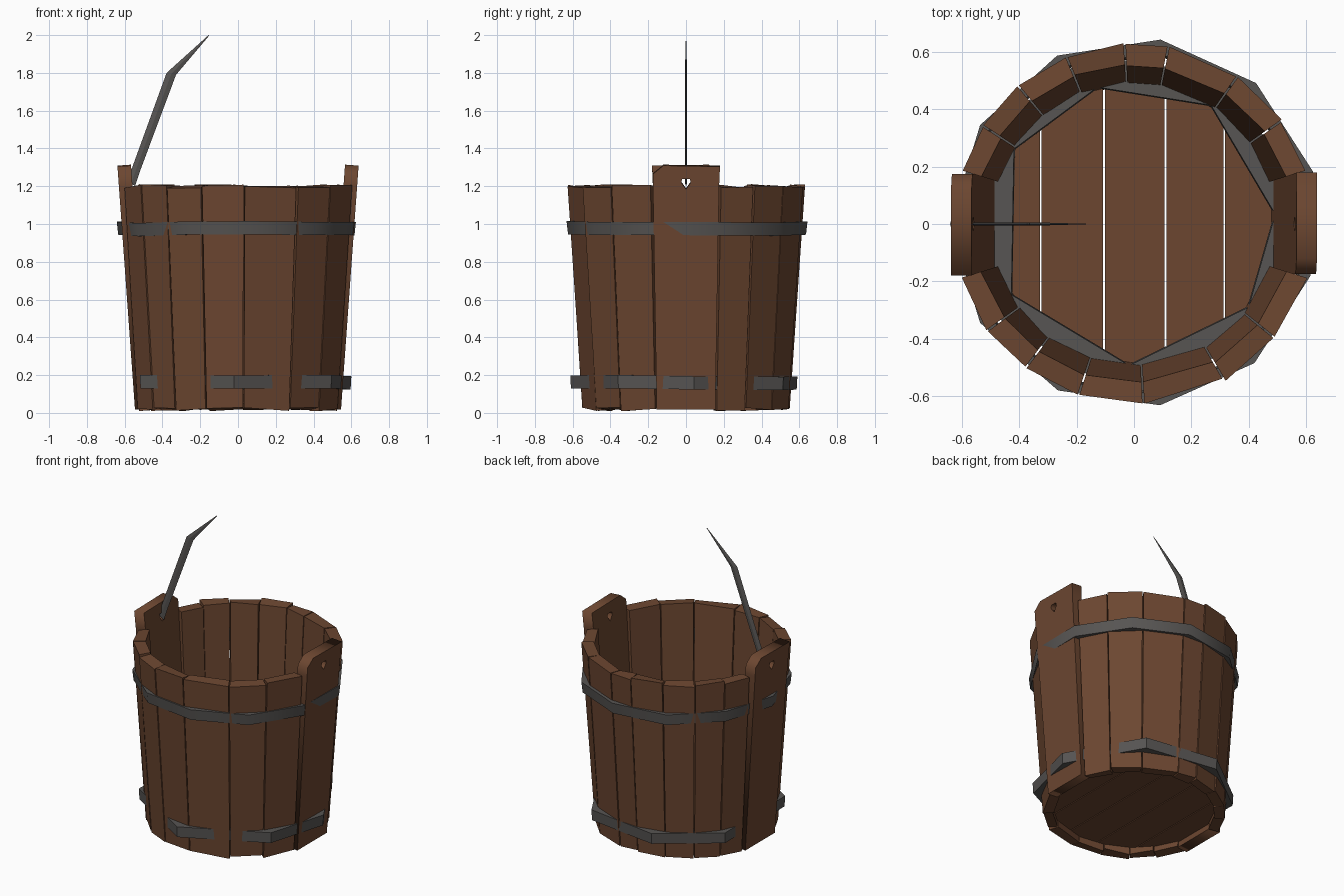
import bpy, bmesh, math, random
from mathutils import Matrix, Vector

random.seed(4)
cube = bpy.data.objects.get("Cube")
if cube:
    bpy.data.objects.remove(cube)


def material(name, colour):
    m = bpy.data.materials.new(name)
    m.use_nodes = True
    m.diffuse_color = (*colour, 1)
    shader = m.node_tree.nodes["Principled BSDF"]
    shader.inputs["Base Color"].default_value = (*colour, 1)
    shader.inputs["Roughness"].default_value = 0.8
    return m


wood = material("brown wood", (0.15, 0.062, 0.03))
iron = material("dark iron", (0.095, 0.09, 0.086))


def finish(name, bm, mat):
    bmesh.ops.recalc_face_normals(bm, faces=bm.faces)
    mesh = bpy.data.meshes.new(name)
    bm.to_mesh(mesh)
    bm.free()
    mesh.materials.append(mat)
    ob = bpy.data.objects.new(name, mesh)
    bpy.context.collection.objects.link(ob)
    return ob


def loft(name, rings, mat, closed=False):
    """Skin rings of equal length; cap the ends, or join last to first."""
    bm = bmesh.new()
    loops = [[bm.verts.new(p) for p in ring] for ring in rings]
    pairs = list(zip(loops, loops[1:]))
    if closed:
        pairs.append((loops[-1], loops[0]))
    else:
        bm.faces.new(loops[0])
        bm.faces.new(loops[-1])
    n = len(loops[0])
    for a, b in pairs:
        for i in range(n):
            j = (i + 1) % n
            bm.faces.new((a[i], a[j], b[j], b[i]))
    return finish(name, bm, mat)


def polar(r, degrees, z):
    a = math.radians(degrees)
    return Vector((r * math.cos(a), r * math.sin(a), z))


def wobble(amount):
    return random.uniform(-amount, amount)


# Wall staves, uneven in width and height
def stave(name, a, b):
    a, b = a + 0.3, b - 0.3
    shift = wobble(0.006)
    rings = []
    for outer, inner, z in ((0.55, 0.485, 0.02), (0.628, 0.555, 1.2)):
        ring = [polar(outer, a, z), polar(outer, b, z), polar(inner, b, z), polar(inner, a, z)]
        for p in ring:
            p.z += wobble(0.011)
            p.xy *= 1 + shift + wobble(0.006)
        rings.append(ring)
    loft(name, rings, wood)


back_edges = (17, 35, 55, 79, 93, 112, 130, 147, 163)
front_edges = (197, 216, 233, 252, 273, 300, 321, 343)
for side, edges in (("back", back_edges), ("front", front_edges)):
    for i, (a, b) in enumerate(zip(edges, edges[1:])):
        stave(f"{side}_stave_{i + 1}", a, b)


# Tall side boards with a pierced ear for the handle
def ear_board(name, turn):
    curve = bpy.data.curves.new(name, "CURVE")
    curve.dimensions = "2D"
    curve.fill_mode = "BOTH"
    curve.extrude = 0.036
    outline = [(-0.155, 0.02), (0.155, 0.02), (0.175, 1.2), (0.18, 1.31),
               (-0.12, 1.315), (-0.175, 1.27), (-0.175, 1.21)]
    hole = [(0, 1.19), (0.025, 1.225), (0.02, 1.245), (-0.02, 1.245), (-0.025, 1.225)]
    for points in (outline, hole):
        spline = curve.splines.new("POLY")
        spline.points.add(len(points) - 1)
        for p, (x, y) in zip(spline.points, points):
            p.co = (x, y, 0, 1)
        spline.use_cyclic_u = True
    ob = bpy.data.objects.new(name, curve)
    bpy.context.collection.objects.link(ob)
    lean = 0.072
    s, c = math.sin(lean), math.cos(lean)
    frame = Matrix(((0, s, c, 0.508), (1, 0, 0, 0), (0, c, -s, 0), (0, 0, 0, 1)))
    ob.matrix_world = Matrix.Rotation(turn, 4, "Z") @ frame
    curve.materials.append(wood)
    bpy.ops.object.select_all(action="DESELECT")
    ob.select_set(True)
    bpy.context.view_layer.objects.active = ob
    bpy.ops.object.convert(target="MESH")


ear_board("left_ear_board", 0)
ear_board("right_ear_board", math.pi)

# Floor planks cut to the round, with narrow gaps
plank_edges = (-0.485, -0.325, -0.105, 0.11, 0.315, 0.485)
for i, (x0, x1) in enumerate(zip(plank_edges, plank_edges[1:])):
    xs = [x0 + 0.003 + (x1 - x0 - 0.006) * k / 3 for k in range(4)]
    edge = [(x, math.sqrt(0.5 ** 2 - x * x)) for x in xs]
    outline = edge + [(x, -y) for x, y in reversed(edge)]
    loft(f"floor_plank_{i + 1}", [[(x, y, z) for x, y in outline] for z in (0.06, 0.1)], wood)


# Coarse iron hoops that dip into the staves between their corners
def hoop(name, angles, inner, outer, low, high, flare):
    rings = []
    for a in angles:
        r, dz = outer + wobble(0.008), wobble(0.006)
        rings.append([polar(inner, a, low + dz), polar(r, a, low + dz),
                      polar(r + flare, a, high + dz), polar(inner + flare, a, high + dz)])
    ob = loft(name, rings, iron, closed=True)
    bpy.ops.object.select_all(action="DESELECT")
    ob.select_set(True)
    bpy.context.view_layer.objects.active = ob
    bpy.ops.object.shade_smooth_by_angle(angle=math.radians(40))


hoop("upper_hoop", [360 / 11 * (k + 0.5) for k in range(11)], 0.595, 0.636, 0.94, 1.01, 0.008)
hoop("lower_hoop", (4, 57, 105, 148, 210, 268, 324), 0.49, 0.604, 0.125, 0.195, 0.004)

# Broken thin handle, tapering to a point
handle_path = [((-0.585, 1.23), (-0.545, 1.2)), ((-0.56, 1.3), (-0.515, 1.29)),
               ((-0.378, 1.8), (-0.328, 1.79)), ((-0.156, 2.0), (-0.152, 1.998))]
rings = []
for (x0, z0), (x1, z1) in handle_path:
    xm, zm = (x0 + x1) / 2, (z0 + z1) / 2
    t = 0.12 * (x1 - x0)
    rings.append([(x0, 0, z0), (xm, -t, zm), (x1, 0, z1), (xm, t, zm)])
loft("handle", rings, iron)
